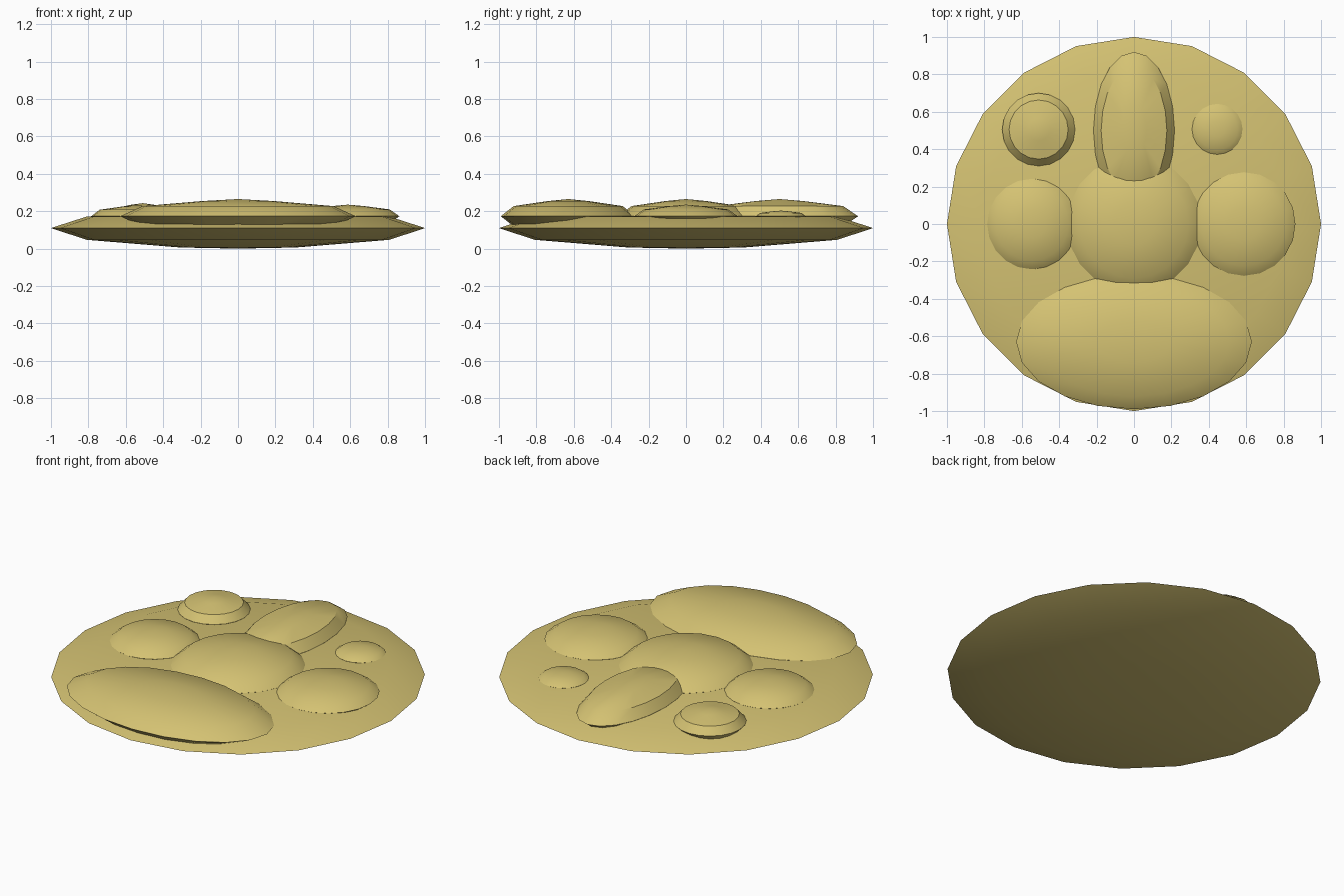
import bpy, bmesh, math

if "Cube" in bpy.data.objects:
    bpy.data.objects.remove(bpy.data.objects["Cube"])

SIDES = 20
gold = bpy.data.materials.new("dull_gold")
gold.diffuse_color = (0.66, 0.54, 0.17, 1)
gold.use_nodes = True
gold.node_tree.nodes["Principled BSDF"].inputs["Base Color"].default_value = gold.diffuse_color


def lathe(name, profile, centre=(0, 0), radii=(1, 1)):
    """Revolve (radius, z) points, first and last at the axis, into an oval solid."""
    bm = bmesh.new()
    rings = []
    for r, z in profile:
        if r == 0:
            rings.append([bm.verts.new((centre[0], centre[1], z))])
            continue
        ring = []
        for i in range(SIDES):
            a = 2 * math.pi * i / SIDES
            ring.append(bm.verts.new((centre[0] + radii[0] * r * math.cos(a),
                                      centre[1] + radii[1] * r * math.sin(a), z)))
        rings.append(ring)
    for lo, hi in zip(rings, rings[1:]):
        for i in range(SIDES):
            j = (i + 1) % SIDES
            if len(lo) == 1:
                bm.faces.new((lo[0], hi[j], hi[i]))
            elif len(hi) == 1:
                bm.faces.new((lo[i], lo[j], hi[0]))
            else:
                bm.faces.new((lo[i], lo[j], hi[j], hi[i]))
    bmesh.ops.recalc_face_normals(bm, faces=bm.faces)
    me = bpy.data.meshes.new(name)
    bm.to_mesh(me)
    bm.free()
    me.materials.append(gold)
    ob = bpy.data.objects.new(name, me)
    bpy.context.collection.objects.link(ob)
    bpy.ops.object.select_all(action='DESELECT')
    ob.select_set(True)
    bpy.context.view_layer.objects.active = ob
    bpy.ops.object.shade_smooth_by_angle(angle=math.radians(35))
    return ob


def mound(name, centre, radii, top, mid=0.173):
    """Low rounded mound whose widest ring sits on the disc's flat top."""
    h = top - mid
    lathe(name, [(0, mid - 0.6 * h), (0.81, mid - 0.59 * h), (1, mid),
                 (0.81, mid + 0.59 * h), (0.31, mid + 0.88 * h), (0, top)],
          centre, radii)


# base disc: shallow rounded underside, sharp rim, flat top
lathe("base_disc", [(0, 0), (0.31, 0.006), (0.81, 0.047), (1, 0.11),
                    (0.81, 0.171), (0, 0.172)])

# mounds on the disc
mound("centre_mound", (0, 0), (0.36, 0.36), 0.265)
mound("front_mound", (0, -0.63), (0.63, 0.36), 0.265)
mound("back_mound", (0, 0.5), (0.217, 0.42), 0.265)
mound("right_mound", (0.588, 0), (0.275, 0.277), 0.235)
mound("left_mound", (-0.545, 0), (0.24, 0.242), 0.232)
mound("back_left_mound", (-0.51, 0.505), (0.195, 0.195), 0.243)
mound("back_right_mound", (0.445, 0.507), (0.135, 0.135), 0.203)
